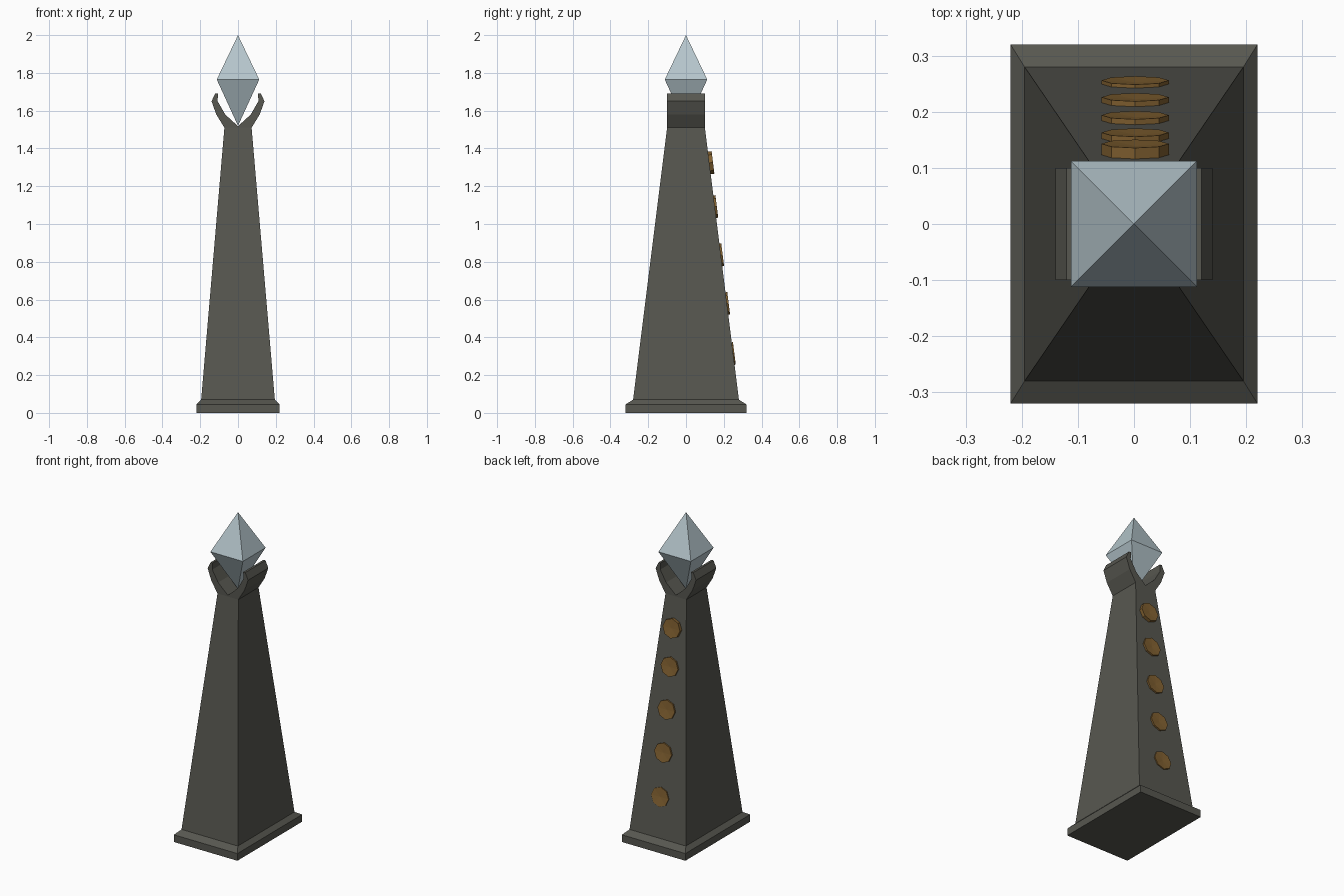
import bpy, bmesh, math
from mathutils import Matrix

if "Cube" in bpy.data.objects:
    bpy.data.objects.remove(bpy.data.objects["Cube"])


def material(name, rgb):
    m = bpy.data.materials.new(name)
    m.diffuse_color = (*rgb, 1)
    m.use_nodes = True
    m.node_tree.nodes["Principled BSDF"].inputs["Base Color"].default_value = m.diffuse_color
    return m


STONE = material("dark stone", (0.095, 0.095, 0.08))
CRYSTAL = material("pale crystal", (0.46, 0.56, 0.60))
BRONZE = material("bronze", (0.22, 0.118, 0.03))


def finish(bm, name, mat):
    bmesh.ops.recalc_face_normals(bm, faces=bm.faces)
    me = bpy.data.meshes.new(name)
    bm.to_mesh(me)
    bm.free()
    me.materials.append(mat)
    ob = bpy.data.objects.new(name, me)
    bpy.context.collection.objects.link(ob)
    return ob


def rect_loft(name, mat, sections):
    """Stack rectangles (half x, half y, z); a zero size makes a point."""
    bm = bmesh.new()
    rings = []
    for hx, hy, z in sections:
        corners = [(0, 0)] if hx == 0 else [(-1, -1), (1, -1), (1, 1), (-1, 1)]
        rings.append([bm.verts.new((sx * hx, sy * hy, z)) for sx, sy in corners])
    for a, b in zip(rings, rings[1:]):
        for i in range(4):
            j = (i + 1) % 4
            quad = [a[i % len(a)], a[j % len(a)], b[j % len(b)], b[i % len(b)]]
            bm.faces.new(list(dict.fromkeys(quad)))
    for ring in (rings[0], rings[-1]):
        if len(ring) == 4:
            bm.faces.new(ring)
    return finish(bm, name, mat)


# Tapered pillar with chamfered plinth
rect_loft("pillar", STONE, [(0.22, 0.32, 0), (0.22, 0.32, 0.045),
                            (0.195, 0.28, 0.07), (0.072, 0.10, 1.51)])

# Cradle: mirrored claw profile extruded along y
outer = [(0.072, 1.51), (0.115, 1.58), (0.14, 1.65), (0.12, 1.692)]
inner = [(0.106, 1.692), (0.108, 1.65), (0.068, 1.58)]
half = outer + inner
profile = half + [(0, 1.518)] + [(-x, z) for x, z in reversed(half)]
bm = bmesh.new()
face = bm.faces.new([bm.verts.new((x, -0.10, z)) for x, z in profile])
ext = bmesh.ops.extrude_face_region(bm, geom=[face], use_keep_orig=True)
bmesh.ops.translate(bm, vec=(0, 0.20, 0),
                    verts=[v for v in ext["geom"] if isinstance(v, bmesh.types.BMVert)])
finish(bm, "crystal_cradle", STONE)

# Four-sided crystal
rect_loft("crystal", CRYSTAL, [(0, 0, 1.52), (0.1125, 0.1125, 1.765), (0, 0, 2.0)])

# Octagonal studs with dimpled faces up the back
TILT = math.atan(0.125)
studs = [(0.143, 1.326), (0.163, 1.093), (0.194, 0.837), (0.226, 0.58), (0.256, 0.315)]
for n, (y, z) in enumerate(studs):
    bm = bmesh.new()
    bmesh.ops.create_cone(bm, cap_ends=True, segments=8, radius1=0.06, radius2=0.06,
                          depth=0.025, matrix=Matrix.Translation((0, 0, -0.0125))
                          @ Matrix.Rotation(math.radians(0), 4, 'Z'))
    bm.faces.ensure_lookup_table()
    top = max(bm.faces, key=lambda f: f.calc_center_median().z)
    hub = bmesh.ops.poke(bm, faces=[top])["verts"][0]
    hub.co.z -= 0.004
    ob = finish(bm, f"stud_{n + 1}", BRONZE)
    ob.location = (0.002, y, z)
    ob.rotation_euler = (-math.pi / 2 + TILT, 0, 0)
